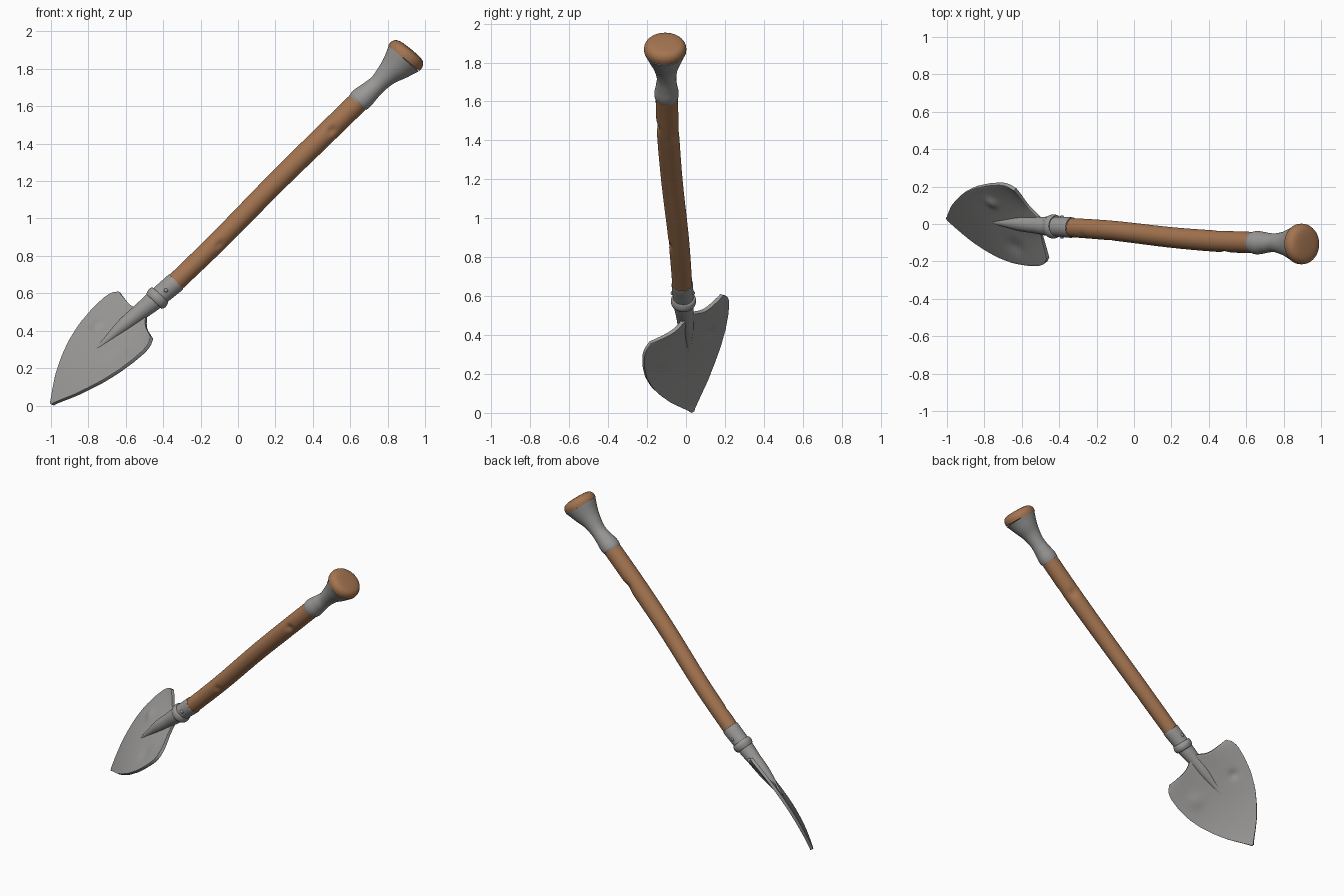
import bpy, bmesh, math
from mathutils import Vector

if "Cube" in bpy.data.objects:
    bpy.data.objects.remove(bpy.data.objects["Cube"])


def material(name, color):
    m = bpy.data.materials.new(name)
    m.diffuse_color = (*color, 1)
    m.use_nodes = True
    m.node_tree.nodes["Principled BSDF"].inputs["Base Color"].default_value = m.diffuse_color
    return m


WOOD = material("brown wood", (0.37, 0.175, 0.08))
METAL = material("grey metal", (0.32, 0.315, 0.31))


def finish(name, bm, mat):
    bmesh.ops.recalc_face_normals(bm, faces=bm.faces[:])
    me = bpy.data.meshes.new(name)
    bm.to_mesh(me)
    bm.free()
    ob = bpy.data.objects.new(name, me)
    bpy.context.collection.objects.link(ob)
    me.materials.append(mat)
    bpy.context.view_layer.objects.active = ob
    ob.select_set(True)
    bpy.ops.object.shade_smooth_by_angle(angle=math.radians(45))
    ob.select_set(False)
    return ob


def spline(pts, steps):
    """Smooth (Catmull-Rom) path through 4D points x, y, z, radius."""
    p = [Vector(q) for q in pts]
    p = [2 * p[0] - p[1]] + p + [2 * p[-1] - p[-2]]
    out = []
    for i in range(1, len(p) - 2):
        a, b, c, d = p[i - 1:i + 3]
        for k in range(steps):
            t = k / steps
            out.append(0.5 * (2 * b + (c - a) * t + (2 * a - 5 * b + 4 * c - d) * t * t
                              + (3 * b - a - 3 * c + d) * t ** 3))
    return out + [p[-2]]


def tube(name, pts, mat, steps=6, sides=40, axis=None, dents=()):
    st = spline(pts, steps)
    bm = bmesh.new()
    rings = []
    for i, q in enumerate(st):
        c = q.to_3d()
        t = axis or (st[min(i + 1, len(st) - 1)].to_3d() - st[max(i - 1, 0)].to_3d())
        t = Vector(t).normalized()
        a = Vector((0, 1, 0)).cross(t).normalized()
        b = t.cross(a)
        ring = []
        for k in range(sides):
            ang = 2 * math.pi * k / sides
            d = a * math.cos(ang) + b * math.sin(ang)
            v = c + d * max(q[3], 0.001)
            for pos, depth, size in dents:
                v -= d * depth * math.exp(-((v - Vector(pos)).length / size) ** 2)
            ring.append(bm.verts.new(v))
        rings.append(ring)
    for r0, r1 in zip(rings, rings[1:]):
        for k in range(sides):
            j = (k + 1) % sides
            bm.faces.new((r0[k], r0[j], r1[j], r1[k]))
    bm.faces.new(rings[0])
    bm.faces.new(rings[-1])
    return finish(name, bm, mat)


# Slightly bowed wooden shaft with a few dents
tube("shaft", [(-.35, -.018, .643, .051), (-.1, -.037, .885, .053), (.2, -.072, 1.19, .055),
               (.45, -.092, 1.435, .057), (.66, -.1, 1.64, .057)], WOOD, steps=24,
     dents=[((.5, -.15, 1.47), .014, .025), ((-.1, -.085, .86), .010, .02),
            ((-.27, -.05, .76), .007, .018), ((.48, -.05, 1.42), .012, .03)])

# Flared metal socket at the top end
tube("grip_socket", [(.643, -.1, 1.624, .055), (.646, -.1, 1.627, .061), (.67, -.1, 1.648, .062),
                     (.705, -.1, 1.68, .055), (.75, -.1, 1.721, .05), (.80, -.103, 1.772, .062),
                     (.85, -.105, 1.819, .086), (.888, -.107, 1.859, .107)], METAL)

# Rounded wooden cap on the grip
tube("grip_cap", [(.887, -.107, 1.857, .105), (.888, -.107, 1.859, .108), (.904, -.107, 1.879, .107),
                  (.918, -.107, 1.895, .092), (.924, -.107, 1.903, .06), (.926, -.107, 1.905, .001)],
     WOOD, axis=(.63, 0, .77))

# Lower socket that tapers into the blade ridge
tube("blade_socket", [(-.79, .014, .268, .003), (-.70, .006, .35, .020), (-.61, 0, .43, .038),
                      (-.53, -.006, .495, .044), (-.46, -.012, .552, .051), (-.40, -.015, .603, .053),
                      (-.335, -.019, .658, .055), (-.333, -.019, .66, .05)], METAL)

# Raised collar bead
tube("collar", [(-.452, -.012, .556, .05), (-.447, -.012, .561, .059), (-.432, -.013, .574, .065),
                (-.417, -.014, .587, .06), (-.412, -.014, .592, .05)], METAL)

# Blade frame: u runs up the blade, w across it, n out of its back
TIP = Vector((-.995, .03, .007))
U = Vector((.683, -.046, .729)).normalized()
W = Vector((.430, -.782, -.452)).normalized()
N = U.cross(W)
HALF = [(0, .005), (.1, .065), (.2, .122), (.32, .175), (.45, .222), (.6, .258),
        (.75, .276), (.88, .280), (.95, .268), (.985, .25), (1, .23)]


def half_width(t):
    for (a, p), (b, q) in zip(HALF, HALF[1:]):
        if t <= b:
            return p + (q - p) * (t - a) / (b - a)
    return HALF[-1][1]


# Dished, pointed blade
bm = bmesh.new()
ROWS, COLS = 48, 40
grid = []
for i in range(ROWS + 1):
    t = i / ROWS
    hw = (half_width(max(t - .02, 0)) + half_width(t) + half_width(min(t + .02, 1))) / 3
    row = []
    for k in range(COLS + 1):
        s = 2 * k / COLS - 1
        w = s * hw
        u = t * (.655 - .09 * w) + .05 * t ** 6 * math.exp(-(w / .07) ** 2)
        n = -.028 * math.sin(math.pi * t ** .85) + .032 * t ** 3 * (1 - s * s)
        n -= .012 * math.exp(-((u - .46) ** 2 + (w + .153) ** 2) / .03 ** 2)
        n += .008 * math.exp(-((u - .45) ** 2 + (w - .15) ** 2) / .05 ** 2)
        row.append(bm.verts.new(TIP + U * u + W * w + N * n))
    grid.append(row)
for i in range(ROWS):
    for k in range(COLS):
        bm.faces.new((grid[i][k], grid[i][k + 1], grid[i + 1][k + 1], grid[i + 1][k]))
blade = finish("blade", bm, METAL)
mod = blade.modifiers.new("thickness", "SOLIDIFY")
mod.thickness = .02
mod.offset = 0
mod = blade.modifiers.new("soft_rim", "BEVEL")
mod.width = .006
mod.segments = 2
mod.limit_method = 'ANGLE'
mod.angle_limit = math.radians(50)

# Small rivets holding the lower socket to the shaft
for i, (x, z, side) in enumerate([(-.385, .616, -1), (-.385, .616, 1)]):
    bm = bmesh.new()
    bmesh.ops.create_uvsphere(bm, u_segments=16, v_segments=8, radius=.011)
    bmesh.ops.translate(bm, verts=bm.verts[:], vec=(x, -.016 + side * .052, z))
    finish(f"rivet_{i + 1}", bm, METAL)
